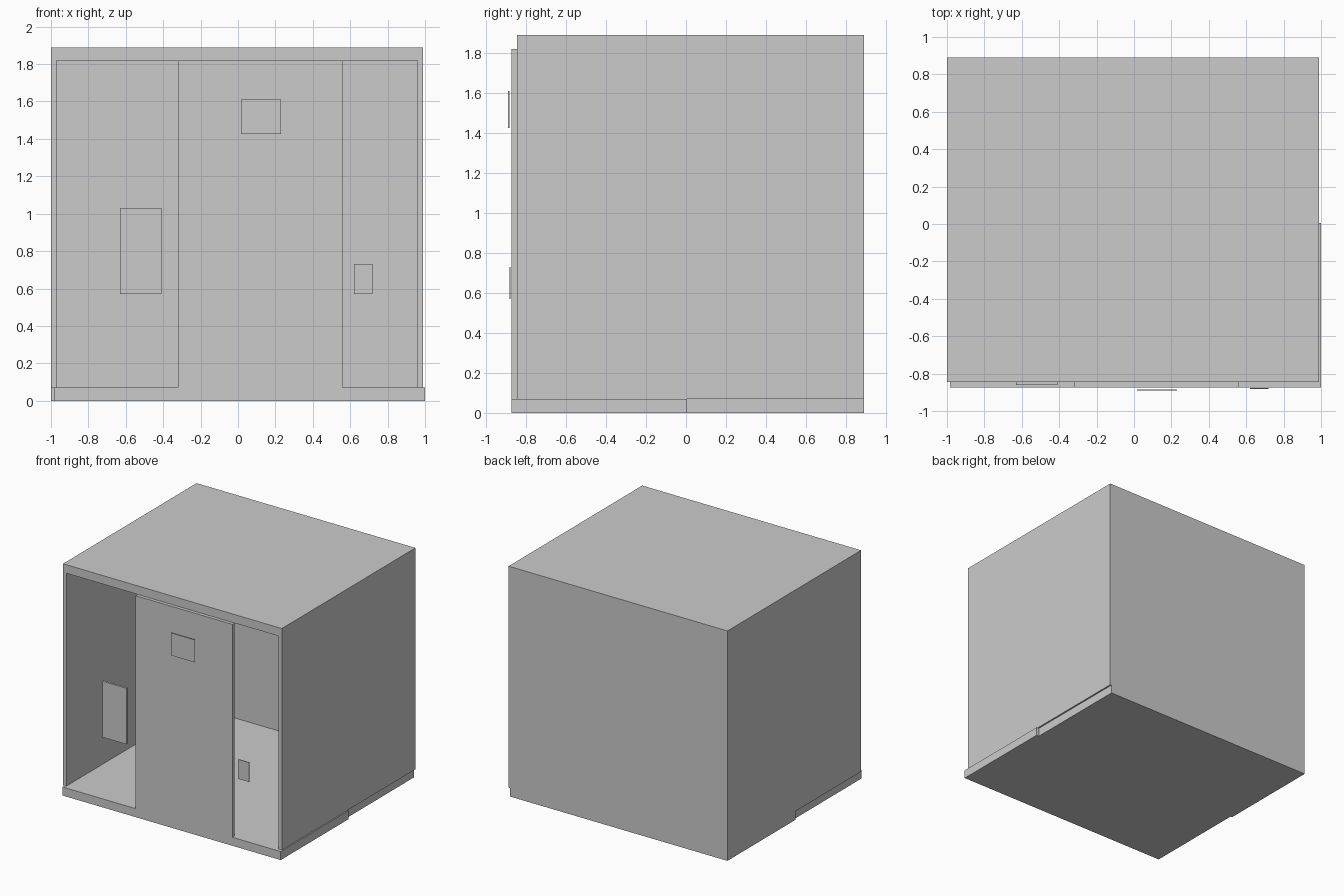
import bpy

if "Cube" in bpy.data.objects:
    bpy.data.objects.remove(bpy.data.objects["Cube"])


def box(name, x, y, z):
    """Axis-aligned box from (min, max) ranges."""
    bpy.ops.mesh.primitive_cube_add(
        size=1, location=[(a + b) / 2 for a, b in (x, y, z)])
    ob = bpy.context.object
    ob.name = name
    ob.scale = [b - a for a, b in (x, y, z)]
    bpy.ops.object.transform_apply(location=False, rotation=False, scale=True)
    return ob


FLOOR, CEIL, TOP = 0.07, 1.82, 1.89
FRONT, BACK = -0.845, 0.89

# Base in two slabs, slightly offset sideways from one another
box("front_base", (-0.985, 1.0), (-0.873, 0.005), (0, FLOOR))
box("back_base", (-1.0, 0.977), (0.005, BACK), (0, FLOOR))

# Hollow shell: roof, side walls, back wall
box("roof", (-1.0, 0.99), (FRONT, BACK), (CEIL, TOP))
for side, x in (("left", (-1.0, -0.97)), ("right", (0.96, 0.99))):
    box(side + "_wall", x, (FRONT, BACK), (FLOOR, CEIL))
box("back_wall", (-0.97, 0.96), (BACK - 0.03, BACK), (FLOOR, CEIL))

# Front panel between the two open bays
box("front_panel", (-0.32, 0.56), (-0.873, FRONT), (FLOOR, CEIL))

# Thin signs hanging at the front
box("left_sign", (-0.63, -0.41), (-0.862, -0.845), (0.57, 1.03))
box("right_sign", (0.62, 0.72), (-0.883, -0.877), (0.57, 0.73))
box("panel_sign", (0.015, 0.23), (-0.89, -0.884), (1.425, 1.61))
